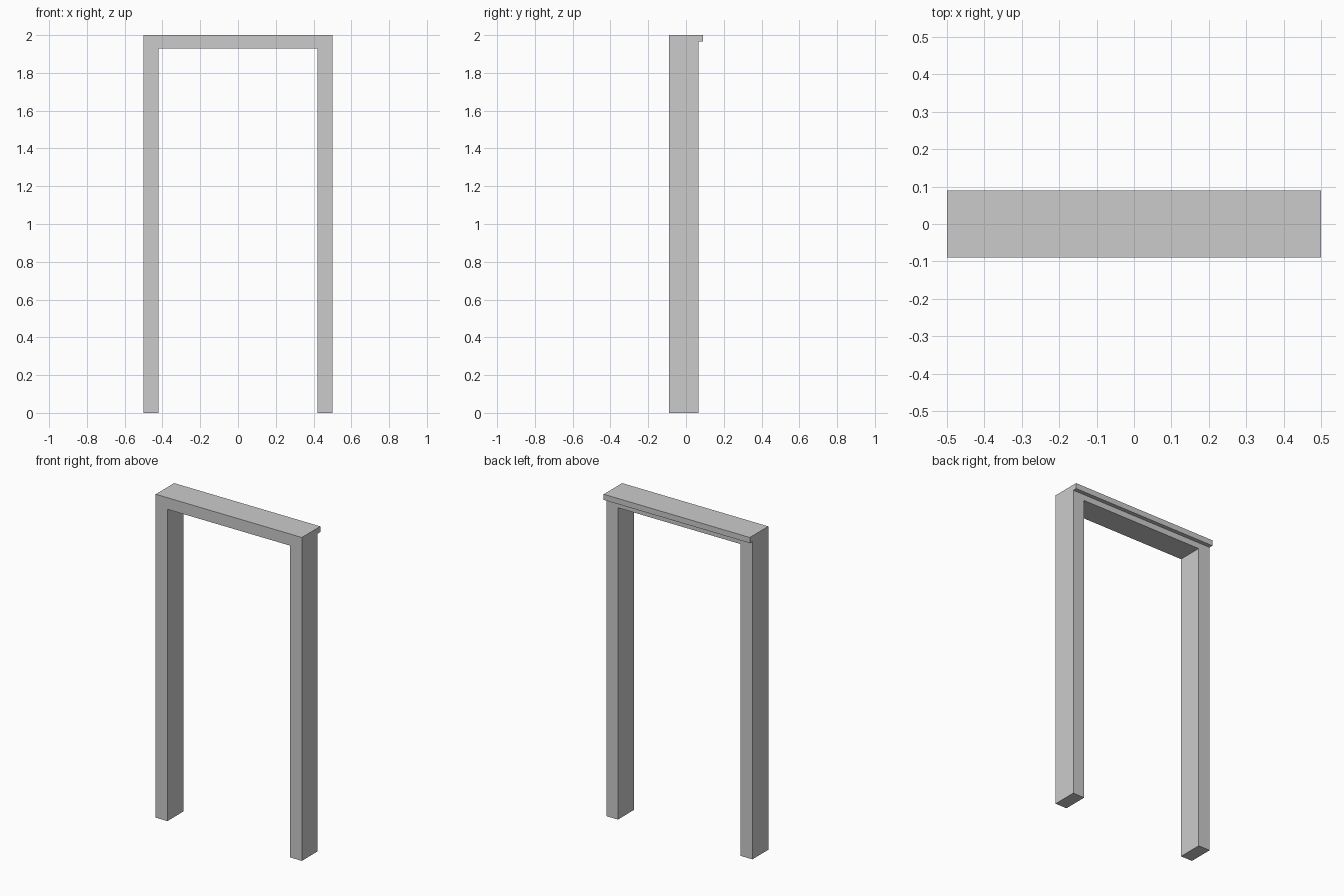
import bpy, bmesh, math
from mathutils import Vector

if "Cube" in bpy.data.objects:
    bpy.data.objects.remove(bpy.data.objects["Cube"])

W, H = 0.5, 2.0                # half width, height
INNER_X, INNER_Z = 0.42, 1.928  # door opening
FRONT, BACK, LIP_Y = -0.09, 0.065, 0.09
LIP_Z = 1.965

bm = bmesh.new()

# U-shaped frame: two posts and a lintel, extruded front to back
half = [(W, H), (W, 0), (INNER_X, 0), (INNER_X, INNER_Z)]
outline = half + [(-x, z) for x, z in reversed(half)]
face = bm.faces.new([bm.verts.new((x, FRONT, z)) for x, z in outline])
ext = bmesh.ops.extrude_face_region(bm, geom=[face], use_keep_orig=True)
verts = [g for g in ext["geom"] if isinstance(g, bmesh.types.BMVert)]
bmesh.ops.translate(bm, verts=verts, vec=(0, BACK - FRONT, 0))
bmesh.ops.recalc_face_normals(bm, faces=bm.faces[:])

# Lip along the top of the back side
bmesh.ops.bisect_plane(bm, geom=bm.verts[:] + bm.edges[:] + bm.faces[:],
                       plane_co=(0, 0, LIP_Z), plane_no=(0, 0, 1))
lip = [f for f in bm.faces
       if f.normal.y > 0.9 and f.calc_center_median().z > LIP_Z]
ext = bmesh.ops.extrude_discrete_faces(bm, faces=lip)
for f in ext["faces"]:
    bmesh.ops.translate(bm, verts=f.verts[:], vec=(0, LIP_Y - BACK, 0))

# Clean away leftover flat seams
bmesh.ops.remove_doubles(bm, verts=bm.verts[:], dist=1e-5)
bmesh.ops.dissolve_limit(bm, angle_limit=math.radians(1),
                         verts=bm.verts[:], edges=bm.edges[:])
bmesh.ops.recalc_face_normals(bm, faces=bm.faces[:])

mesh = bpy.data.meshes.new("door_frame")
bm.to_mesh(mesh)
bm.free()
bpy.context.collection.objects.link(bpy.data.objects.new("door_frame", mesh))
